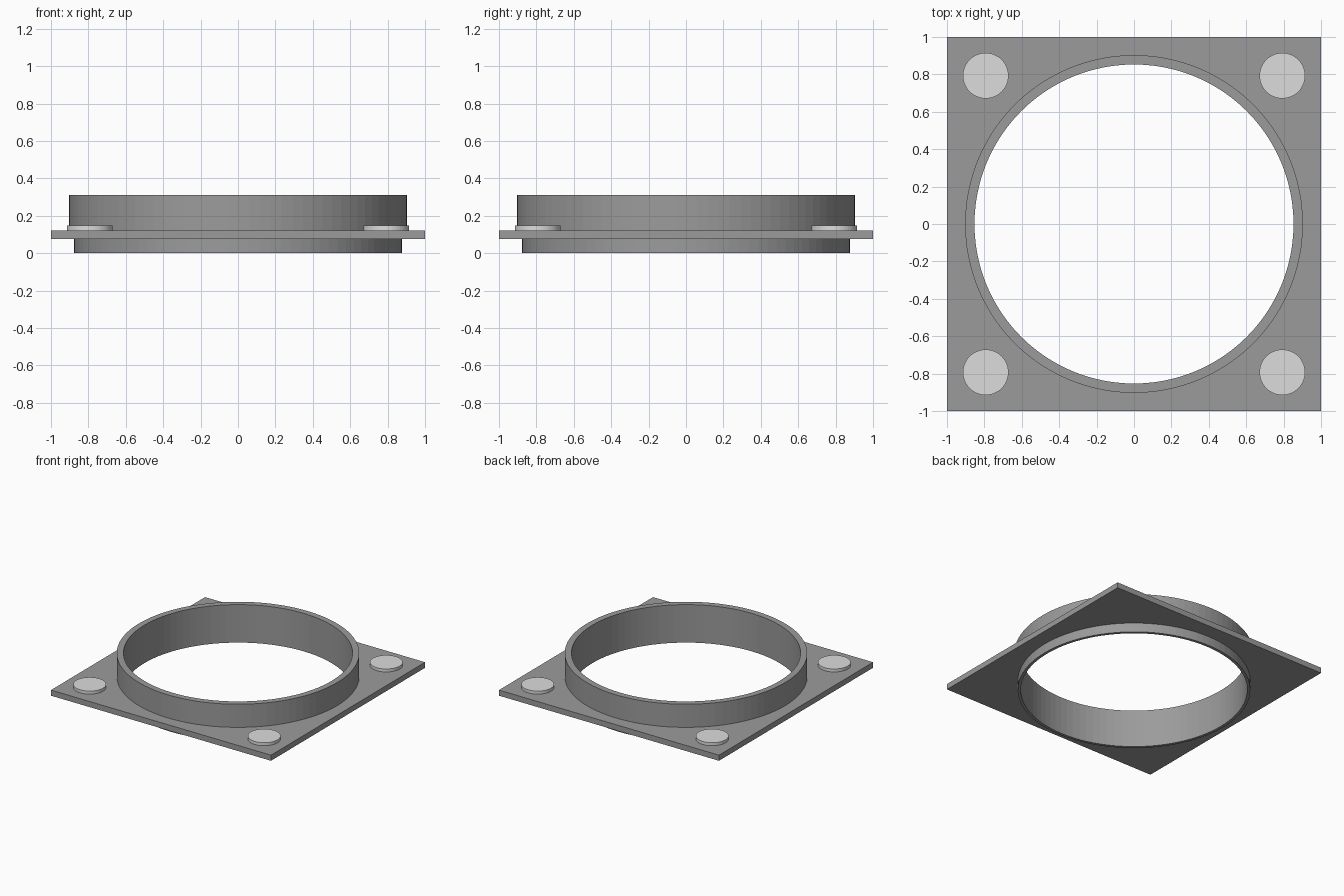
import bpy, bmesh, math

if "Cube" in bpy.data.objects:
    bpy.data.objects.remove(bpy.data.objects["Cube"])

SEG = 96  # multiple of 8 so the square rows get true corners


def material(name, value):
    m = bpy.data.materials.new(name)
    m.diffuse_color = (value, value, value, 1)
    m.use_nodes = True
    m.node_tree.nodes["Principled BSDF"].inputs["Base Color"].default_value = m.diffuse_color
    return m


def add_object(name, bm, mat):
    bmesh.ops.recalc_face_normals(bm, faces=bm.faces[:])
    me = bpy.data.meshes.new(name)
    bm.to_mesh(me)
    bm.free()
    me.materials.append(mat)
    ob = bpy.data.objects.new(name, me)
    bpy.context.collection.objects.link(ob)
    return ob


def row(bm, size, z, square):
    # one loop of points, round or projected onto a square
    verts = []
    for i in range(SEG):
        a = 2 * math.pi * i / SEG
        c, s = math.cos(a), math.sin(a)
        k = size / max(abs(c), abs(s)) if square else size
        verts.append(bm.verts.new((c * k, s * k, z)))
    return verts


grey = material("mid grey", 0.33)
light = material("light grey", 0.72)

# flange: round collar above and below a square plate
profile = [(0.853, 0, False), (0.876, 0, False), (0.876, 0.076, False),
           (1.0, 0.076, True), (1.0, 0.122, True), (0.903, 0.122, False),
           (0.903, 0.312, False), (0.853, 0.312, False)]
bm = bmesh.new()
rows = [row(bm, *p) for p in profile]
for a, b in zip(rows, rows[1:] + rows[:1]):
    for i in range(SEG):
        j = (i + 1) % SEG
        bm.faces.new((a[i], a[j], b[j], b[i]))
add_object("collar_flange", bm, grey)

# corner pads
for sx, x in (("left", -0.793), ("right", 0.793)):
    for sy, y in (("front", -0.793), ("back", 0.793)):
        bm = bmesh.new()
        bmesh.ops.create_cone(bm, cap_ends=True, segments=48,
                              radius1=0.122, radius2=0.122, depth=0.025)
        ob = add_object(f"pad_{sy}_{sx}", bm, light)
        ob.location = (x, y, 0.1345)
